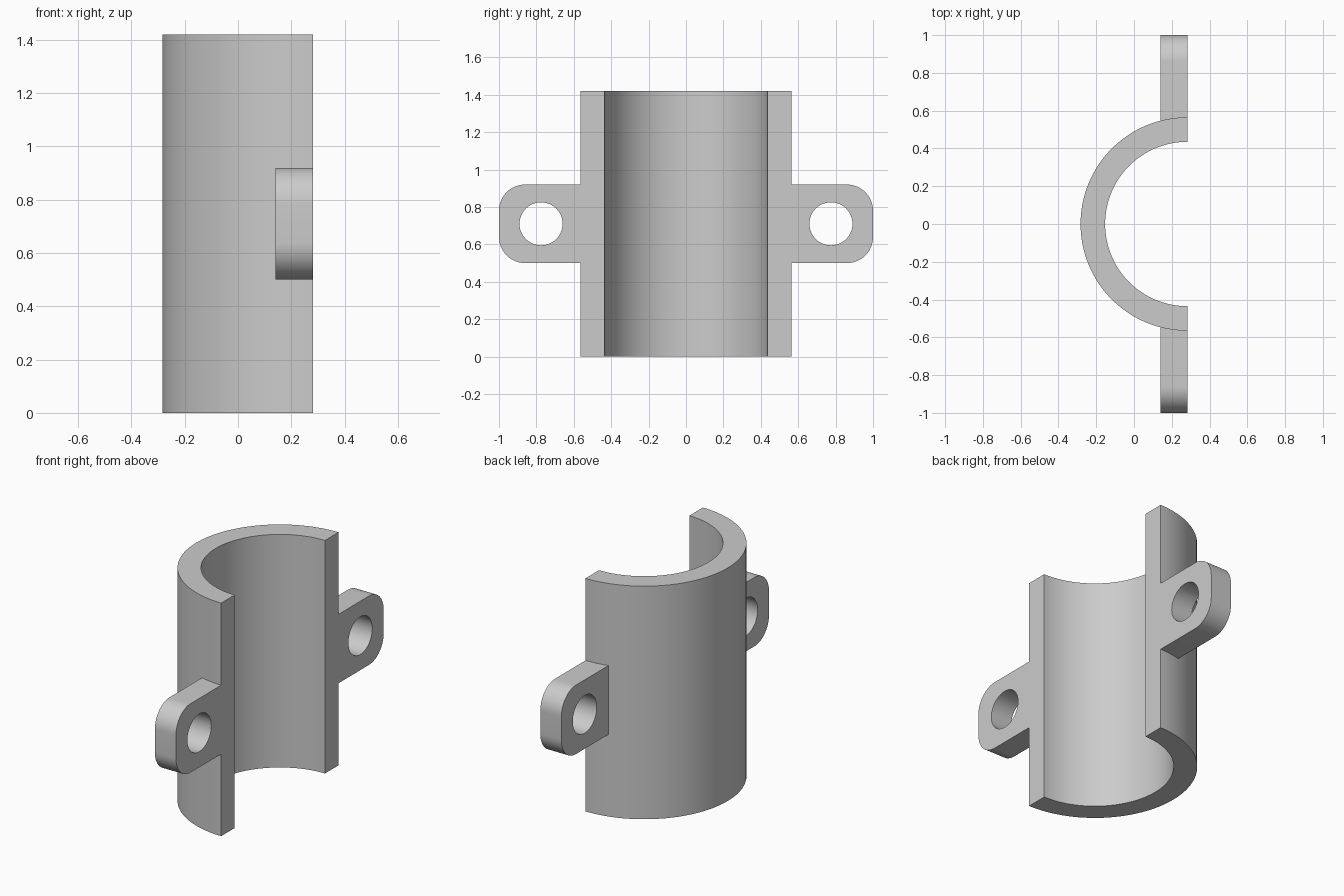
import bpy, bmesh
from math import sin, cos, pi, radians

cube = bpy.data.objects.get("Cube")
if cube:
    bpy.data.objects.remove(cube, do_unlink=True)

FLAT_X = 0.282            # open face of the half sleeve
OUTER, INNER, HEIGHT = 0.565, 0.435, 1.42
TAB_BACK, TAB_LOW, TAB_HIGH, CORNER = 0.14, 0.5, 0.92, 0.14
HOLE_Y, HOLE_R = 0.775, 0.115

grey = bpy.data.materials.new("plain grey")
grey.use_nodes = True
colour = (0.6, 0.6, 0.6, 1)
grey.diffuse_color = colour
grey.node_tree.nodes["Principled BSDF"].inputs["Base Color"].default_value = colour


def arc(cx, cy, r, start, end, steps):
    angles = [radians(start + (end - start) * i / steps) for i in range(steps + 1)]
    return [(cx + r * cos(a), cy + r * sin(a)) for a in angles]


def prism(name, points, offset):
    """Extrude a closed outline of 3D points into a solid."""
    bm = bmesh.new()
    face = bm.faces.new([bm.verts.new(p) for p in points])
    new = bmesh.ops.extrude_face_region(bm, geom=[face])["geom"]
    bmesh.ops.translate(bm, vec=offset,
                        verts=[v for v in new if isinstance(v, bmesh.types.BMVert)])
    bmesh.ops.recalc_face_normals(bm, faces=bm.faces)
    mesh = bpy.data.meshes.new(name)
    bm.to_mesh(mesh)
    bm.free()
    mesh.materials.append(grey)
    obj = bpy.data.objects.new(name, mesh)
    bpy.context.collection.objects.link(obj)
    return obj


def combine(target, tool, operation):
    """Apply a boolean and discard the tool object."""
    mod = target.modifiers.new(operation.lower(), "BOOLEAN")
    mod.operation, mod.object, mod.solver = operation, tool, "EXACT"
    bpy.context.view_layer.objects.active = target
    bpy.ops.object.modifier_apply(modifier=mod.name)
    bpy.data.objects.remove(tool, do_unlink=True)


# Half sleeve: a C-shaped section extruded upward
section = arc(FLAT_X, 0, OUTER, 90, 270, 64) + arc(FLAT_X, 0, INNER, 270, 90, 64)
sleeve = prism("half_sleeve_clamp", [(x, y, 0) for x, y in section], (0, 0, HEIGHT))

# Rounded mounting tabs with bolt holes, one on each side
thickness = FLAT_X - TAB_BACK
for side in (-1, 1):
    outline = [(0.5, TAB_LOW)]
    outline += arc(1 - CORNER, TAB_LOW + CORNER, CORNER, -90, 0, 16)
    outline += arc(1 - CORNER, TAB_HIGH - CORNER, CORNER, 0, 90, 16)
    outline.append((0.5, TAB_HIGH))
    tab = prism("mounting_tab", [(TAB_BACK, side * y, z) for y, z in outline],
                (thickness, 0, 0))
    circle = arc(HOLE_Y, (TAB_LOW + TAB_HIGH) / 2, HOLE_R, 0, 360, 48)[:-1]
    drill = prism("bolt_hole_cutter", [(0, side * y, z) for y, z in circle], (0.5, 0, 0))
    drill.hide_render = True
    combine(tab, drill, "DIFFERENCE")
    combine(sleeve, tab, "UNION")

# Smooth curved walls, crisp edges
bpy.ops.object.select_all(action="DESELECT")
sleeve.select_set(True)
bpy.context.view_layer.objects.active = sleeve
bpy.ops.object.shade_smooth_by_angle(angle=radians(30))
